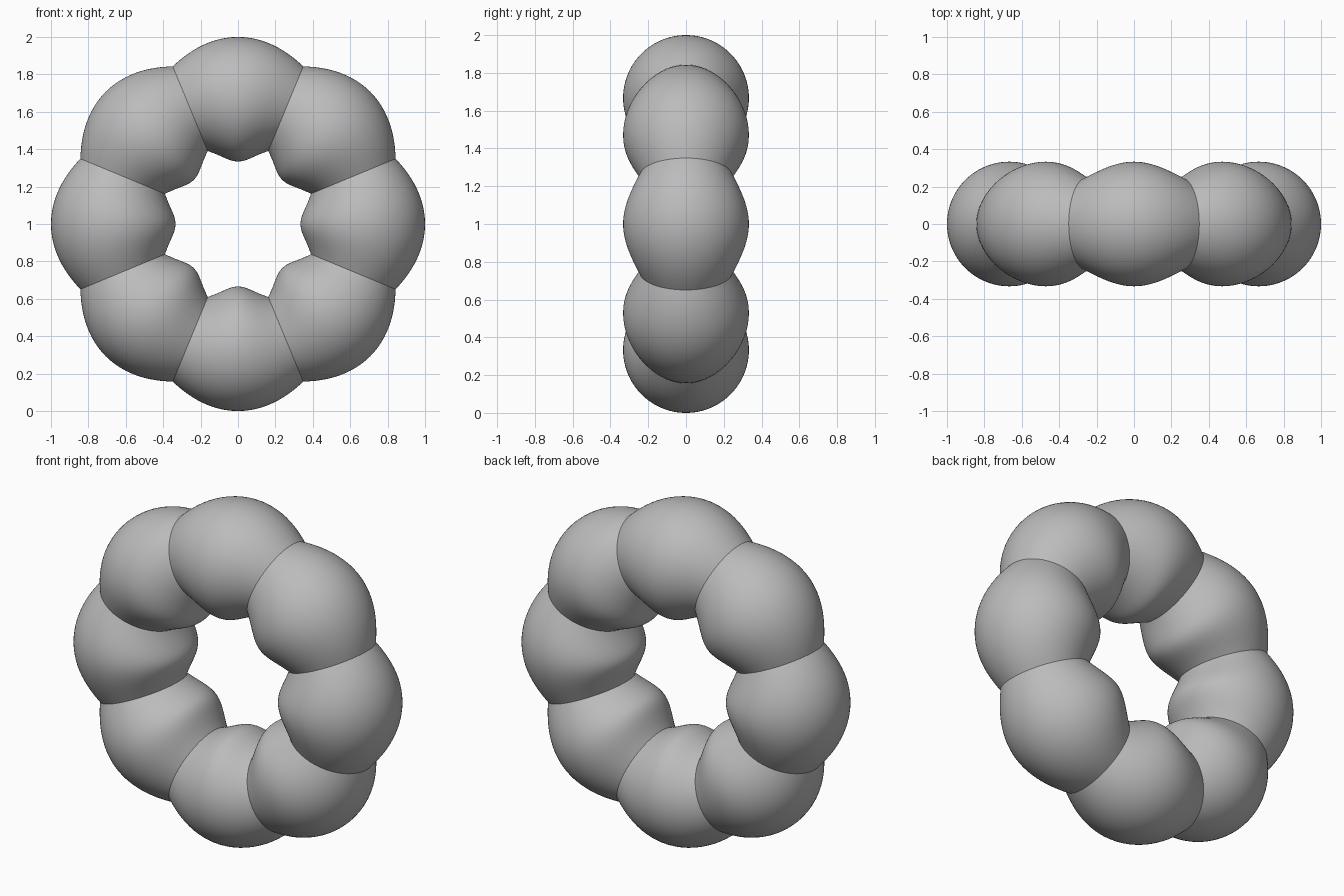
import bpy
from math import atan2, cos, hypot, radians

cube = bpy.data.objects.get("Cube")
if cube:
    bpy.data.objects.remove(cube, do_unlink=True)

LOBES = 8
RING_RADIUS = 0.667
NECK_RADIUS = 0.245   # tube radius at the creases
LOBE_RADIUS = 0.333   # tube radius at the middle of each lobe

# Matte grey
grey = bpy.data.materials.new("plain grey")
grey.use_nodes = True
colour = (0.5, 0.5, 0.5, 1)
grey.diffuse_color = colour
grey.node_tree.nodes["Principled BSDF"].inputs["Base Color"].default_value = colour

# Upright ring, starting as a plain torus of unit tube thickness scale
bpy.ops.mesh.primitive_torus_add(
    major_segments=LOBES * 24, minor_segments=96,
    major_radius=RING_RADIUS, minor_radius=LOBE_RADIUS)
ring = bpy.context.object
ring.name = "lobed_ring"

# Swell the tube into lobes that meet at sharp creases, and stand it up
for v in ring.data.vertices:
    x, y, z = v.co
    angle = atan2(y, x)
    swell = abs(cos(angle * LOBES / 2))
    scale = (NECK_RADIUS + (LOBE_RADIUS - NECK_RADIUS) * swell) / LOBE_RADIUS
    reach = RING_RADIUS + (hypot(x, y) - RING_RADIUS) * scale
    out = reach / hypot(x, y)
    v.co = (x * out, -z * scale, y * out + 1)

ring.data.materials.append(grey)
bpy.ops.object.shade_smooth_by_angle(angle=radians(25))
